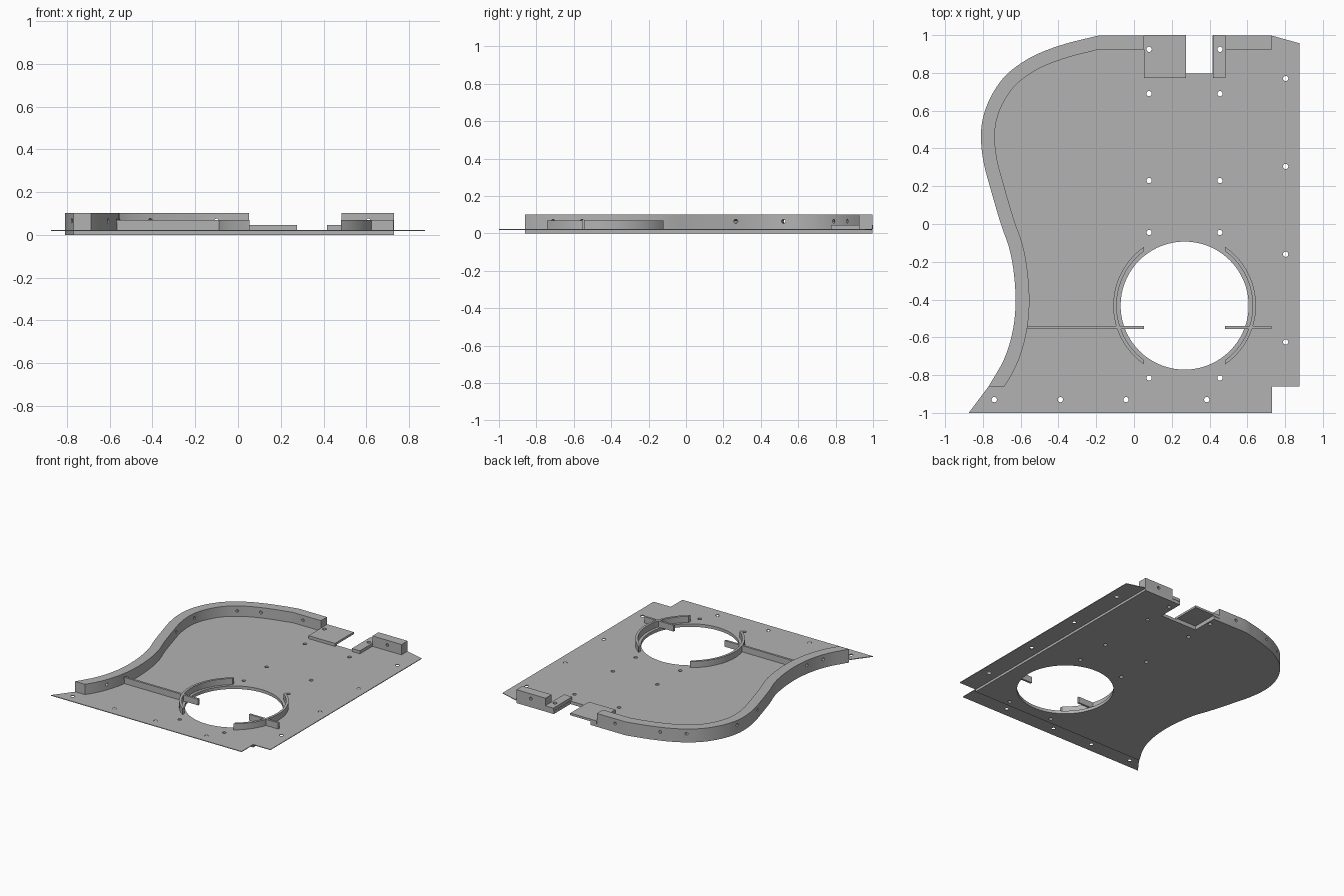
import bpy, bmesh, math
from mathutils import Vector, Matrix

if "Cube" in bpy.data.objects:
    bpy.data.objects.remove(bpy.data.objects["Cube"])

gray = bpy.data.materials.new("light_gray")
gray.diffuse_color = (0.45, 0.45, 0.45, 1)
gray.use_nodes = True
gray.node_tree.nodes["Principled BSDF"].inputs["Base Color"].default_value = gray.diffuse_color

Z_LOW, Z_SHEET, Z_TAB, Z_RIB, Z_WALL = 0.018, 0.023, 0.046, 0.070, 0.102
CX, CY, HOLE_R = 0.268, -0.432, 0.339


def add_prism(bm, pts, z0, z1):
    """Extrude a flat outline between two heights."""
    face = bm.faces.new([bm.verts.new((x, y, z0)) for x, y in pts])
    top = bmesh.ops.extrude_face_region(bm, geom=[face])["geom"]
    bmesh.ops.translate(bm, vec=(0, 0, z1 - z0),
                        verts=[v for v in top if isinstance(v, bmesh.types.BMVert)])


def finish(name, bm):
    bmesh.ops.recalc_face_normals(bm, faces=bm.faces)
    mesh = bpy.data.meshes.new(name)
    bm.to_mesh(mesh)
    bm.free()
    mesh.materials.append(gray)
    obj = bpy.data.objects.new(name, mesh)
    bpy.context.collection.objects.link(obj)
    return obj


def prism(name, pts, z0, z1):
    bm = bmesh.new()
    add_prism(bm, pts, z0, z1)
    return finish(name, bm)


def rect(x0, x1, y0, y1):
    return [(x0, y0), (x1, y0), (x1, y1), (x0, y1)]


def circle(x, y, r, n):
    return [(x + r * math.cos(2 * math.pi * i / n), y + r * math.sin(2 * math.pi * i / n))
            for i in range(n)]


def cut(obj, cutter):
    mod = obj.modifiers.new("cut", "BOOLEAN")
    mod.operation, mod.solver, mod.object = "DIFFERENCE", "EXACT", cutter
    bpy.context.view_layer.objects.active = obj
    bpy.ops.object.modifier_apply(modifier=mod.name)


def smooth(obj):
    bpy.ops.object.select_all(action="DESELECT")
    obj.select_set(True)
    bpy.context.view_layer.objects.active = obj
    bpy.ops.object.shade_smooth_by_angle(angle=math.radians(30))


def spline(pts, steps):
    """Catmull-Rom curve through the points."""
    p = [Vector(q) for q in pts]
    p = [2 * p[0] - p[1]] + p + [2 * p[-1] - p[-2]]
    out = []
    for a, b, c, d in zip(p, p[1:], p[2:], p[3:]):
        for i in range(steps):
            t = i / steps
            out.append(0.5 * (2 * b + (c - a) * t + (2 * a - 5 * b + 4 * c - d) * t * t
                              + (3 * b - a - 3 * c + d) * t ** 3))
    return out + [p[-2]]


# Curved side of the plate, from the front end to the back edge
side = spline([(-0.77, -0.86), (-0.69, -0.72), (-0.645, -0.58), (-0.627, -0.43),
               (-0.635, -0.27), (-0.66, -0.13), (-0.705, 0), (-0.755, 0.17),
               (-0.795, 0.32), (-0.81, 0.45), (-0.80, 0.56), (-0.76, 0.67),
               (-0.69, 0.775), (-0.60, 0.85), (-0.50, 0.905), (-0.36, 0.955),
               (-0.19, 0.997)], 4)
outer = [tuple(p) for p in side]


def inward(i):
    t = (side[min(i + 1, len(side) - 1)] - side[max(i - 1, 0)]).normalized()
    return Vector((t.y, -t.x))


# Inner edge of the curved wall
inner = [tuple(side[i] + inward(i) * 0.073) for i in range(len(side))]
inner = [(-0.687, -0.86)] + [p for p in inner[1:-1] if p[1] > -0.83] + [(-0.19, 0.924)]

# Vertical cutter: fan opening, back notch and screw holes
screws = [(x, y) for x in (0.08, 0.455) for y in (0.925, 0.69, 0.23, -0.045, -0.815)]
screws += [(0.803, y) for y in (0.77, 0.305, -0.16, -0.625)]
screws += [(x, -0.93) for x in (-0.74, -0.39, -0.042, 0.385)]
bm = bmesh.new()
add_prism(bm, circle(CX, CY, HOLE_R, 72), -0.1, 0.03)
add_prism(bm, rect(0.105, 0.415, 0.797, 1.1), -0.1, 0.03)
for x, y in screws:
    add_prism(bm, circle(x, y, 0.014, 16), -0.1, 0.06)
plate_cutter = finish("plate_cutter", bm)

# Lower panel and the thin sheet above it, which overhangs as a flange
lower = prism("lower_panel", outer + [(0.73, 0.997), (0.73, -0.86)], 0, Z_LOW)
sheet = prism("top_sheet", [(-0.875, -1)] + outer +
              [(0.73, 0.997), (0.875, 0.957), (0.875, -0.86), (0.73, -0.86), (0.73, -1)],
              Z_LOW, Z_SHEET)

# Back tabs beside the notch
tabs = [prism("wide_tab", rect(0.052, 0.275, 0.774, 1.0), Z_SHEET, Z_TAB),
        prism("narrow_tab", rect(0.417, 0.485, 0.774, 1.0), Z_SHEET, Z_TAB)]
for obj in [lower, sheet] + tabs:
    cut(obj, plate_cutter)

# Curved wall and straight back block
wall = prism("curved_wall", outer + [(0.052, 0.997), (0.052, 0.924)] + inner[::-1],
             Z_SHEET, Z_WALL)
block = prism("back_block", rect(0.485, 0.73, 0.924, 0.997), Z_SHEET, Z_WALL)

# Sideways screw holes through the wall and block
bm = bmesh.new()


def side_hole(p, n):
    rot = Vector((n[0], n[1], 0)).to_track_quat("Z", "Y").to_matrix().to_4x4()
    bmesh.ops.create_cone(bm, cap_ends=True, segments=12, radius1=0.011, radius2=0.011,
                          depth=0.3, matrix=Matrix.Translation((p[0], p[1], 0.065)) @ rot)


for y in (-0.67, -0.53, 0.23, 0.545, 0.85, 0.925):
    k = min(range(len(side)), key=lambda i: abs(side[i].y - y))
    side_hole(side[k], inward(k))
side_hole((-0.10, 0.96), (0, 1))
side_hole((0.61, 0.96), (0, 1))
wall_cutter = finish("wall_cutter", bm)
cut(wall, wall_cutter)
cut(block, wall_cutter)

# Curved guide lips on both sides of the opening
lips = []
for name, sign in (("left_lip", -1), ("right_lip", 1)):
    pts = []
    for r, order in ((0.378, 1), (0.360, -1)):
        half = math.acos(0.215 / r)
        arc = [half * (2 * i / 24 - 1) * order for i in range(25)]
        pts += [(CX + sign * r * math.cos(a), CY + r * math.sin(a)) for a in arc]
    lips.append(prism(name, pts, Z_SHEET, Z_RIB))

# Straight ribs reaching over the opening
prism("left_rib", rect(-0.57, 0.053, -0.556, -0.540), Z_SHEET, Z_RIB)
prism("right_rib", rect(0.483, 0.727, -0.556, -0.540), Z_SHEET, Z_RIB)

for obj in [lower, sheet, wall, block] + tabs + lips:
    smooth(obj)
for helper in (plate_cutter, wall_cutter):
    bpy.data.objects.remove(helper)
